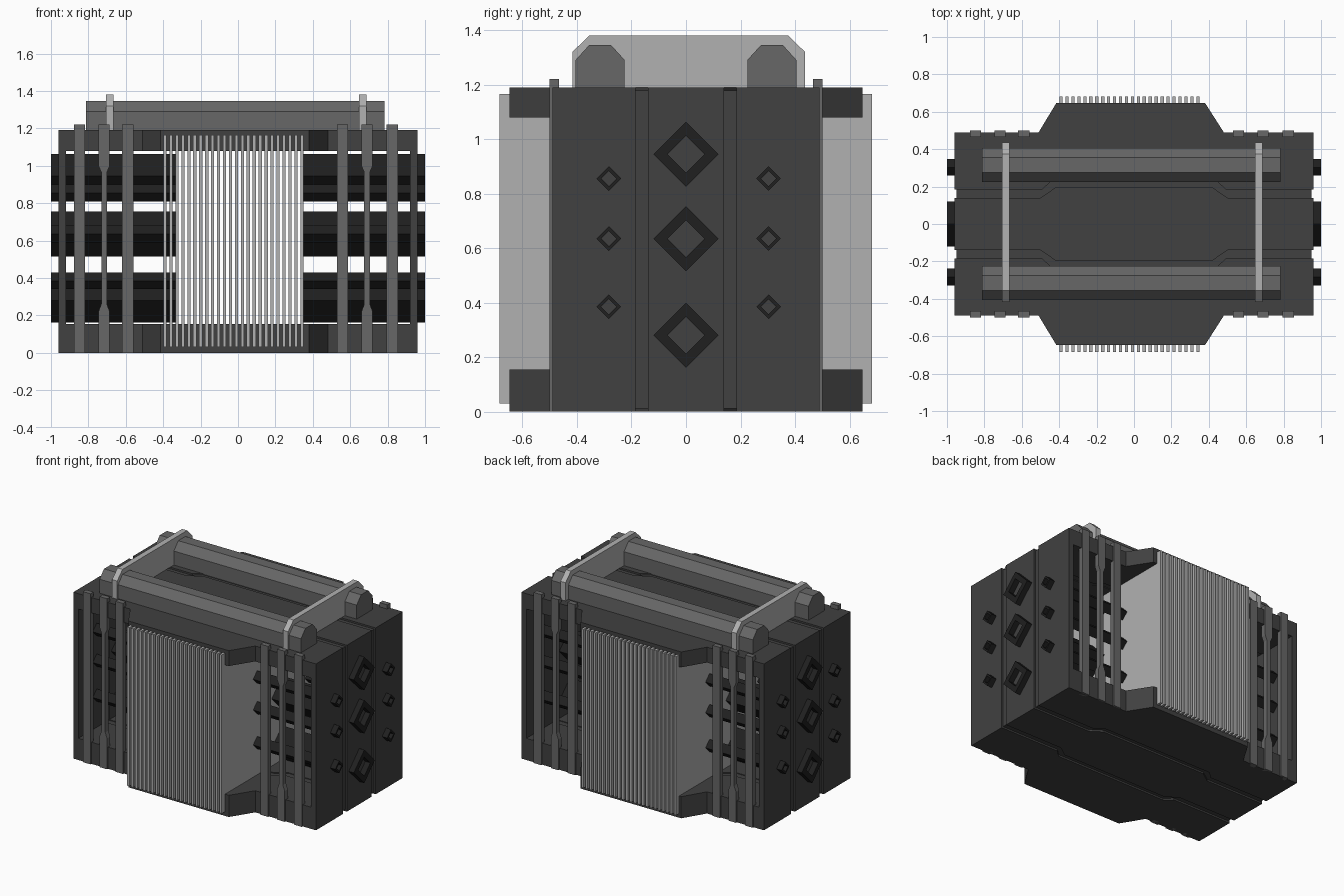
import bpy, bmesh

if "Cube" in bpy.data.objects:
    bpy.data.objects.remove(bpy.data.objects["Cube"])

def mat(name, v):
    m = bpy.data.materials.new(name)
    m.diffuse_color = (v, v, v, 1)
    m.use_nodes = True
    m.node_tree.nodes["Principled BSDF"].inputs["Base Color"].default_value = m.diffuse_color
    return m

BODY = mat("dark grey", 0.052)
MID = mat("mid grey", 0.135)
LIGHT = mat("light grey", 0.44)
BLACK = mat("near black", 0.014)

def prism(name, poly, axis, lo, hi, m, hole=None):
    """Extrude a 2D polygon along an axis; optional hole polygon with the same point count."""
    def p(a, b, c):
        return {'x': (c, a, b), 'y': (a, c, b), 'z': (a, b, c)}[axis]
    bm = bmesh.new()
    n = len(poly)
    def sides(pts):
        A = [bm.verts.new(p(a, b, lo)) for a, b in pts]
        B = [bm.verts.new(p(a, b, hi)) for a, b in pts]
        for i in range(n):
            j = (i + 1) % n
            bm.faces.new((A[i], A[j], B[j], B[i]))
        return A, B
    A, B = sides(poly)
    if hole:
        C, D = sides(hole)
        for i in range(n):
            j = (i + 1) % n
            bm.faces.new((A[i], A[j], C[j], C[i]))
            bm.faces.new((B[i], B[j], D[j], D[i]))
    else:
        bm.faces.new(A)
        bm.faces.new(B)
    bmesh.ops.recalc_face_normals(bm, faces=bm.faces)
    me = bpy.data.meshes.new(name)
    bm.to_mesh(me)
    bm.free()
    me.materials.append(m)
    ob = bpy.data.objects.new(name, me)
    bpy.context.collection.objects.link(ob)
    return ob

def rect(a0, a1, b0, b1):
    return [(a0, b0), (a1, b0), (a1, b1), (a0, b1)]

def box(name, x0, x1, y0, y1, z0, z1, m):
    return prism(name, rect(x0, x1, y0, y1), 'z', z0, z1, m)

# top and bottom slabs: centre strip, two bulged outer strips, sunken core that forms the grooves
centre = [(-.96, -.14), (-.5, -.14), (-.42, -.195), (.42, -.195), (.5, -.14), (.96, -.14)]
centre += [(x, -y) for x, y in reversed(centre)]
outer = [(-.96, -.49), (-.51, -.49), (-.415, -.647), (.38, -.647), (.48, -.49), (.96, -.49),
         (.96, -.185), (.49, -.185), (.44, -.232), (-.44, -.232), (-.49, -.185), (-.96, -.185)]
for tag, z0, z1, c0, c1 in (("bottom", 0, .155, .012, .15), ("top", 1.08, 1.19, 1.085, 1.178)):
    prism(tag + "_slab_centre", centre, 'z', z0, z1, BODY)
    prism(tag + "_slab_front", outer, 'z', z0, z1, BODY)
    prism(tag + "_slab_back", [(x, -y) for x, y in outer], 'z', z0, z1, BODY)
    box(tag + "_slab_core", -.948, .948, -.3, .3, c0, c1, BODY)

# end walls with matching vertical grooves
for s in (-1, 1):
    for tag, y0, y1 in (("front", -.49, -.185), ("centre", -.14, .14), ("back", .185, .49)):
        box("end_wall_" + tag, *sorted((s * .92, s * .96)), y0, y1, .155, 1.08, BODY)
    box("end_wall_core", *sorted((s * .925, s * .948)), -.3, .3, .14, 1.09, BODY)

# fin stack running front to back
for i in range(24):
    x = -.39 + i * .0318
    box("fin", x - .0085, x + .0085, -.684, .682, .03, 1.165, LIGHT)

# hollow diamond tubes on both sides of the fins
def diamond(y, z, r):
    return [(y - r, z), (y, z - r), (y + r, z), (y, z + r)]

tubes = [(0, z, .119, .068) for z in (.945, .635, .28)]
tubes += [(y, z, .045, .028) for y in (-.283, .303) for z in (.855, .635, .385)]
for y, z, r, ri in tubes:
    for x0, x1 in ((-1, -.33), (.335, 1)):
        prism("tube", diamond(y, z, r), 'x', x0, x1, BLACK, diamond(y, z, ri))

# vertical straps, the middle one of each group waisted
def waisted(c):
    half = [(.03, 0), (.03, .22), (.015, .26), (.015, .965), (.03, 1.0), (.03, 1.22)]
    return [(c + w, z) for w, z in half] + [(c - w, z) for w, z in reversed(half)]

for y0, y1 in ((-.5, -.465), (.465, .5)):
    for x in (-.848, -.59, .558, .825):
        prism("strap", rect(x - .03, x + .03, 0, 1.22), 'y', y0, y1, MID)
    for x in (-.716, .69):
        prism("waisted_strap", waisted(x), 'y', y0, y1, MID)

# two top rails
rail = [(.225, 1.19), (.405, 1.19), (.405, 1.29), (.355, 1.345), (.275, 1.345), (.225, 1.29)]
for s in (-1, 1):
    prism("top_rail", [(s * y, z) for y, z in rail], 'x', -.812, .782, MID)

# cross plates clamping the rails
plate = [(-.416, 1.19), (.436, 1.19), (.436, 1.32), (.375, 1.38), (-.355, 1.38), (-.416, 1.32)]
for x in (-.685, .668):
    prism("cross_plate", plate, 'x', x - .02, x + .02, LIGHT)
